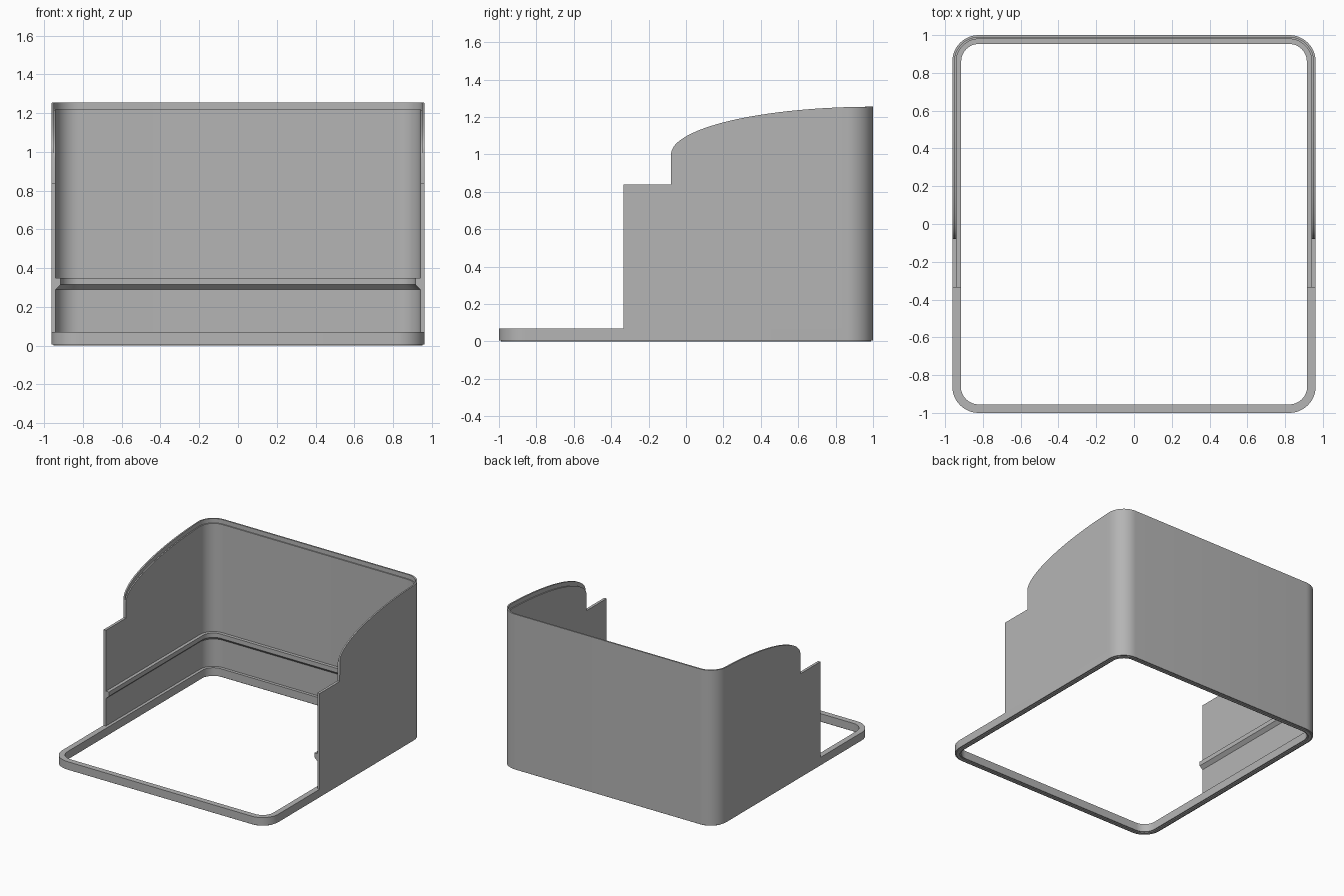
import bpy, bmesh, math

if "Cube" in bpy.data.objects:
    bpy.data.objects.remove(bpy.data.objects["Cube"])

HX, HY, R = 0.962, 1.0, 0.14      # half sizes and outer corner radius
STEP_Y, ARCH_Y = -0.335, -0.08    # front edge of wall, front edge of arch
ARCH_Z, TOP_Z, SEGS = 1.0, 1.255, 12

grey = bpy.data.materials.new("plain grey")
grey.diffuse_color = (0.46, 0.46, 0.46, 1)
grey.use_nodes = True
grey.node_tree.nodes["Principled BSDF"].inputs["Base Color"].default_value = grey.diffuse_color


def corner(sx, sy, a0):
    """Stations (centre x, centre y, direction x, direction y) round a corner."""
    out = []
    for i in range(SEGS + 1):
        a = math.radians(a0 + 90 * i / SEGS)
        out.append((sx * (HX - R), sy * (HY - R), math.cos(a), math.sin(a)))
    return out


def place(st, off, z):
    cx, cy, dx, dy = st
    return (cx + (R - off) * dx, cy + (R - off) * dy, z)


def sweep(name, stations, sections, closed):
    """Join one section per station into a solid strip."""
    bm = bmesh.new()
    rings = [[bm.verts.new(place(s, o, z)) for o, z in sec]
             for s, sec in zip(stations, sections)]
    n, m = len(rings), len(rings[0])
    for i in range(n if closed else n - 1):
        a, b = rings[i], rings[(i + 1) % n]
        for k in range(m):
            l = (k + 1) % m
            bm.faces.new((a[k], b[k], b[l], a[l]))
    if not closed:
        bm.faces.new(rings[0])
        bm.faces.new(list(reversed(rings[-1])))
    bmesh.ops.remove_doubles(bm, verts=bm.verts, dist=1e-6)
    bmesh.ops.recalc_face_normals(bm, faces=bm.faces)
    me = bpy.data.meshes.new(name)
    bm.to_mesh(me)
    bm.free()
    me.materials.append(grey)
    ob = bpy.data.objects.new(name, me)
    bpy.context.collection.objects.link(ob)
    bpy.context.view_layer.objects.active = ob
    ob.select_set(True)
    bpy.ops.object.shade_smooth_by_angle(angle=math.radians(30))
    ob.select_set(False)


# Base rim: closed rounded frame with a small step underneath
rim_path = (corner(1, 1, 0) + corner(-1, 1, 90)
            + corner(-1, -1, 180) + corner(1, -1, 270))
rim_section = [(0.01, 0), (0.01, 0.006), (0, 0.006), (0, 0.07),
               (0.045, 0.07), (0.045, 0.006), (0.036, 0.006), (0.036, 0)]
sweep("base_rim", rim_path, [rim_section] * len(rim_path), True)


# Wall: stepped front, curved arch, thin top lip and inner ledge
def wall_section(top, lip):
    return [(0, 0.07), (0, top), (0.012, top), (0.012, top - lip),
            (0.021, top - lip), (0.021, 0.35), (0.047, 0.35),
            (0.047, 0.315), (0.021, 0.29), (0.021, 0.07)]


def arch_height(y):
    u = min(1, max(0, (HY - y) / (HY - ARCH_Y)))
    return ARCH_Z + (TOP_Z - ARCH_Z) * math.sqrt(1 - u * u)


side = [(STEP_Y, 0.84, 0), (ARCH_Y - 0.0002, 0.84, 0)]
t_end = math.acos(R / (HY - ARCH_Y))
for i in range(28):
    y = HY - (HY - ARCH_Y) * math.cos(t_end * i / 28)
    side.append((y, arch_height(y), 0.035))

right = [((HX - R, y, 1, 0), wall_section(t, l)) for y, t, l in side]
left = [((R - HX, y, -1, 0), wall_section(t, l)) for y, t, l in reversed(side)]
back = [(s, wall_section(arch_height(s[1] + R * s[3]), 0.035))
        for s in corner(1, 1, 0) + corner(-1, 1, 90)]
wall = right + back + left
sweep("wall", [w[0] for w in wall], [w[1] for w in wall], False)
